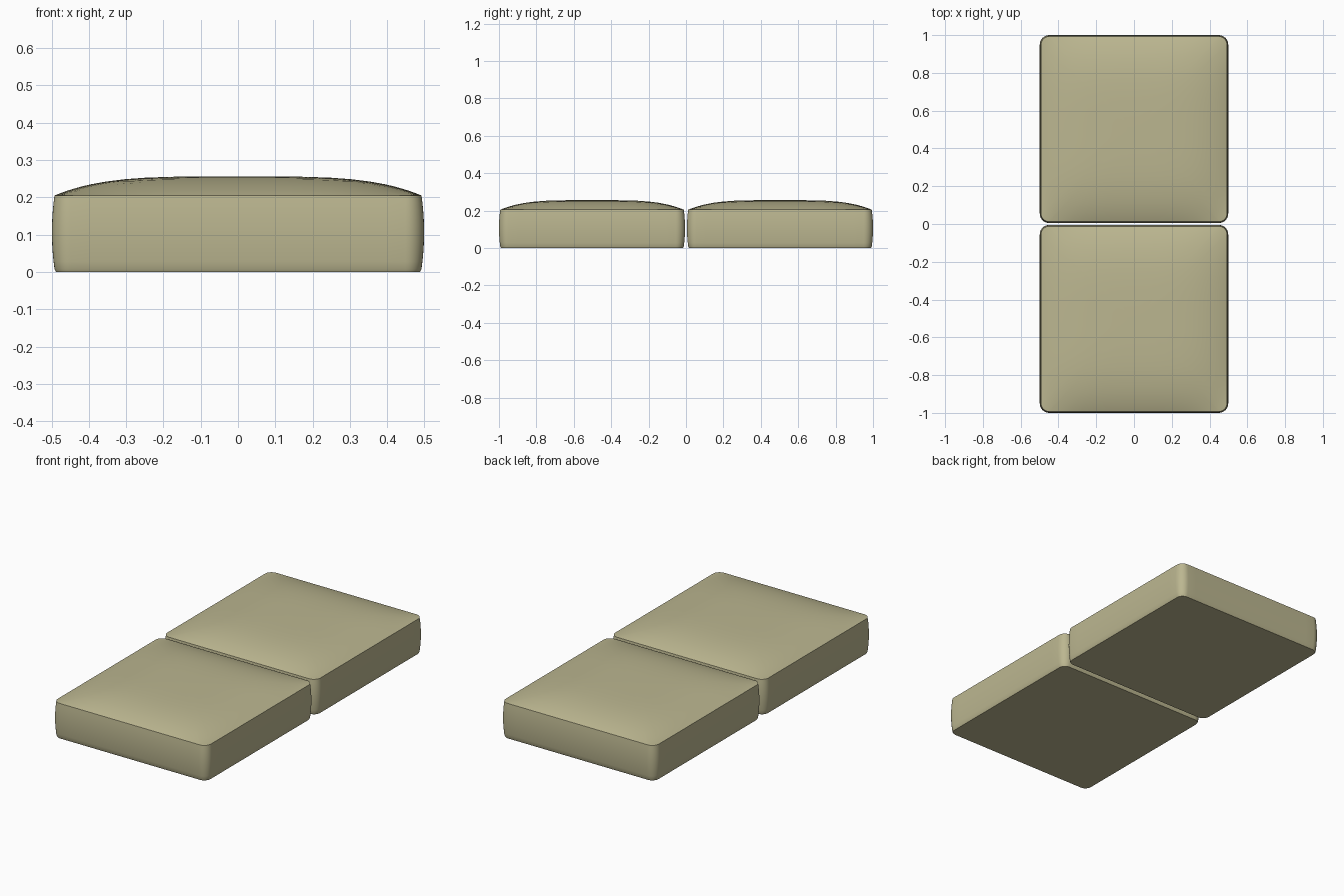
import bpy, bmesh, math

if "Cube" in bpy.data.objects:
    bpy.data.objects.remove(bpy.data.objects["Cube"])

HALF_X, HALF_Y, RADIUS = 0.499, 0.4975, 0.05


def outline(inset):
    """Rounded rectangle in plan, evenly subdivided along its straight sides."""
    r = RADIUS - inset
    cx, cy = HALF_X - RADIUS, HALF_Y - RADIUS
    corners = [(cx, cy), (-cx, cy), (-cx, -cy), (cx, -cy)]
    pts = []
    for k, (x, y) in enumerate(corners):
        for i in range(9):
            a = math.pi / 2 * (k + i / 8)
            pts.append((x + r * math.cos(a), y + r * math.sin(a)))
        nx, ny = corners[(k + 1) % 4]
        sx, sy = pts[-1]
        for i in range(1, 16):
            t = i / 16
            pts.append((sx + (nx - x) * t, sy + (ny - y) * t))
    return pts


def bridge(bm, low, high):
    n = len(low)
    for i in range(n):
        j = (i + 1) % n
        bm.faces.new((low[i], low[j], high[j], high[i]))


def cushion(name, y, material):
    bm = bmesh.new()
    rings = []
    # flat base with a small seam, then bulging sides
    profile = [(0.011, 0.0), (0.007, 0.008)]
    for i in range(1, 11):
        t = i / 10
        profile.append((0.007 * (2 * t - 1) ** 2, 0.008 + 0.197 * t))
    for inset, z in profile:
        rings.append([bm.verts.new((px, py, z)) for px, py in outline(inset)])
    # domed top from shrinking rings
    edge = outline(0.007)
    hx, hy = HALF_X - 0.007, HALF_Y - 0.007
    for s in (0.99, 0.975, 0.955, 0.93, 0.9, 0.85, 0.8, 0.72, 0.62, 0.5, 0.35, 0.18):
        ring = []
        for px, py in edge:
            u, v = px * s / hx, py * s / hy
            z = 0.205 + 0.051 * (1 - u ** 4) * (1 - v ** 4)
            ring.append(bm.verts.new((px * s, py * s, z)))
        rings.append(ring)
    for low, high in zip(rings, rings[1:]):
        bridge(bm, low, high)
    bm.faces.new(rings[0][::-1])
    centre = bm.verts.new((0, 0, 0.256))
    top = rings[-1]
    for i in range(len(top)):
        bm.faces.new((top[i], top[(i + 1) % len(top)], centre))
    bmesh.ops.recalc_face_normals(bm, faces=bm.faces)
    mesh = bpy.data.meshes.new(name)
    bm.to_mesh(mesh)
    bm.free()
    obj = bpy.data.objects.new(name, mesh)
    bpy.context.collection.objects.link(obj)
    obj.location.y = y
    mesh.materials.append(material)
    bpy.ops.object.select_all(action='DESELECT')
    obj.select_set(True)
    bpy.context.view_layer.objects.active = obj
    bpy.ops.object.shade_smooth_by_angle(angle=math.radians(40))


fabric = bpy.data.materials.new("khaki_fabric")
fabric.diffuse_color = (0.50, 0.47, 0.28, 1)
fabric.use_nodes = True
fabric.node_tree.nodes["Principled BSDF"].inputs["Base Color"].default_value = fabric.diffuse_color

# two matching cushions, one behind the other
cushion("front_cushion", -0.5025, fabric)
cushion("back_cushion", 0.5025, fabric)
